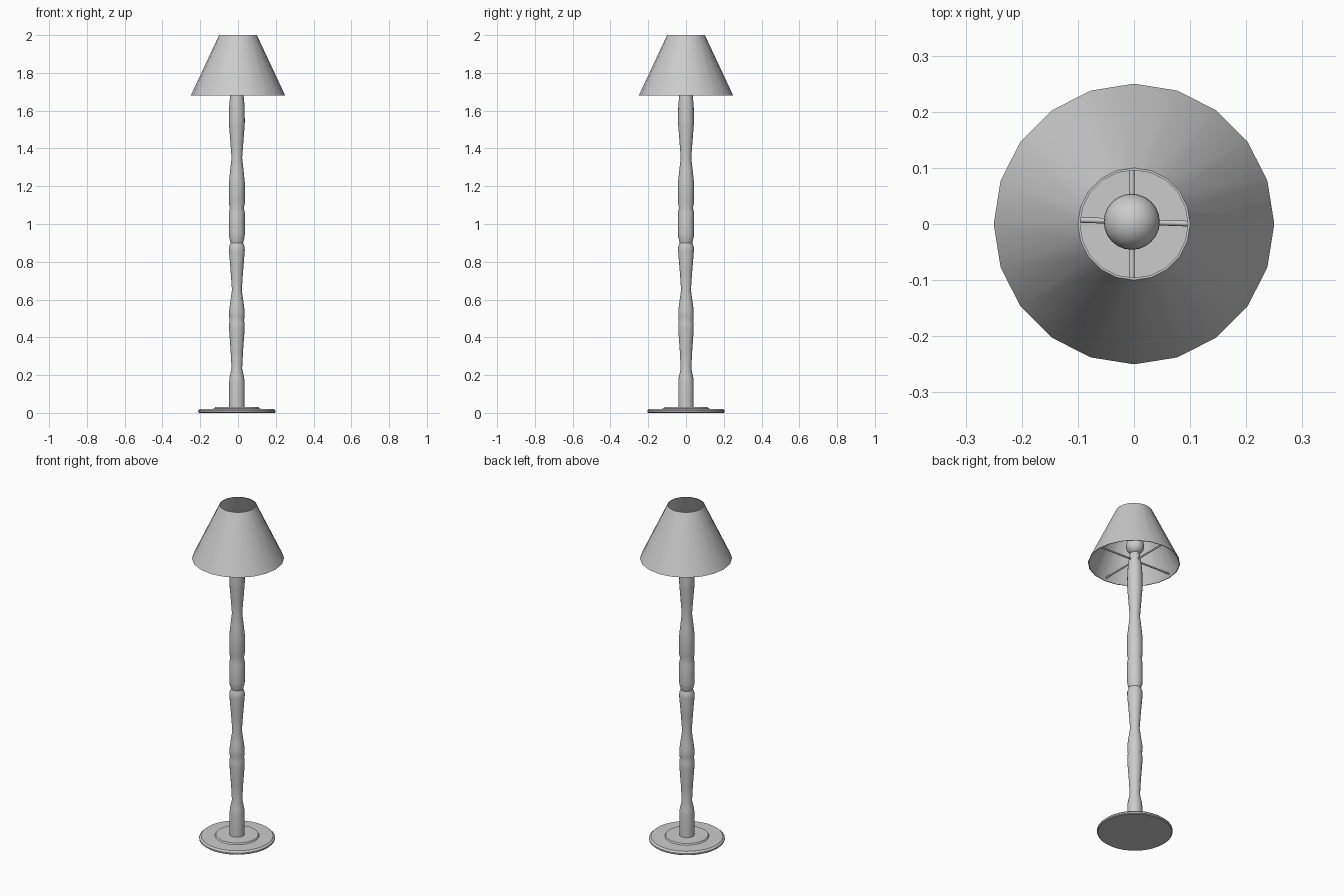
import bpy, math
from mathutils import Matrix

if "Cube" in bpy.data.objects:
    bpy.data.objects.remove(bpy.data.objects["Cube"])


def lathe(name, profile, sides, cx=0.0, cy=0.0, closed=False, angle=35):
    """Revolve (radius, z) points around z; open profiles get end caps."""
    verts = [(cx + r * math.cos(2 * math.pi * k / sides),
              cy + r * math.sin(2 * math.pi * k / sides), z)
             for r, z in profile for k in range(sides)]
    n = len(profile)
    faces = []
    for i in range(n if closed else n - 1):
        a, b = i * sides, ((i + 1) % n) * sides
        for k in range(sides):
            m = (k + 1) % sides
            faces.append((a + k, a + m, b + m, b + k))
    if not closed:
        faces.append(tuple(reversed(range(sides))))
        faces.append(tuple(range((n - 1) * sides, n * sides)))
    me = bpy.data.meshes.new(name)
    me.from_pydata(verts, [], faces)
    ob = bpy.data.objects.new(name, me)
    bpy.context.collection.objects.link(ob)
    smooth(ob, angle)
    return ob


def smooth(ob, angle):
    bpy.ops.object.select_all(action='DESELECT')
    ob.select_set(True)
    bpy.context.view_layer.objects.active = ob
    bpy.ops.object.shade_smooth_by_angle(angle=math.radians(angle))


# Two-step round base with a bevelled rim
PX = -0.006
lathe("base", [(0.2, 0), (0.205, 0.004), (0.205, 0.012), (0.195, 0.021),
               (0.12, 0.022), (0.115, 0.03)], 32, PX, 0, angle=25)

# Turned pole
lathe("pole", [(0.041, 0.028), (0.041, 0.16), (0.038, 0.19), (0.028, 0.235),
               (0.033, 0.33), (0.041, 0.44), (0.041, 0.475), (0.038, 0.49),
               (0.041, 0.51), (0.041, 0.54), (0.036, 0.58), (0.026, 0.65),
               (0.033, 0.75), (0.042, 0.86), (0.041, 0.88), (0.033, 0.90),
               (0.041, 0.93), (0.042, 0.95), (0.042, 1.06), (0.037, 1.085),
               (0.042, 1.11), (0.042, 1.22), (0.036, 1.28), (0.028, 1.35),
               (0.034, 1.43), (0.041, 1.52), (0.042, 1.54), (0.041, 1.62),
               (0.036, 1.68), (0.027, 1.74)], 20, PX, 0)

# Bulb resting on the pole
bpy.ops.mesh.primitive_uv_sphere_add(segments=24, ring_count=14, radius=0.05,
                                     location=(-0.004, 0.004, 1.785))
bulb = bpy.context.object
bulb.name = "bulb"
smooth(bulb, 40)

# Crossed rods holding the shade
for i, yaw in enumerate((-2, 90)):
    bpy.ops.mesh.primitive_cylinder_add(vertices=8, radius=0.005, depth=0.476)
    rod = bpy.context.object
    rod.name = f"shade_rod_{i + 1}"
    rod.matrix_world = (Matrix.Translation((-0.004 * i, 0.004 * (1 - i), 1.697))
                        @ Matrix.Rotation(math.radians(yaw), 4, 'Z')
                        @ Matrix.Rotation(math.pi / 2, 4, 'Y'))
    smooth(rod, 50)

# Open thin-walled shade
lathe("shade", [(0.25, 1.68), (0.1, 2.0), (0.096, 2.0), (0.246, 1.68)],
      20, closed=True)
